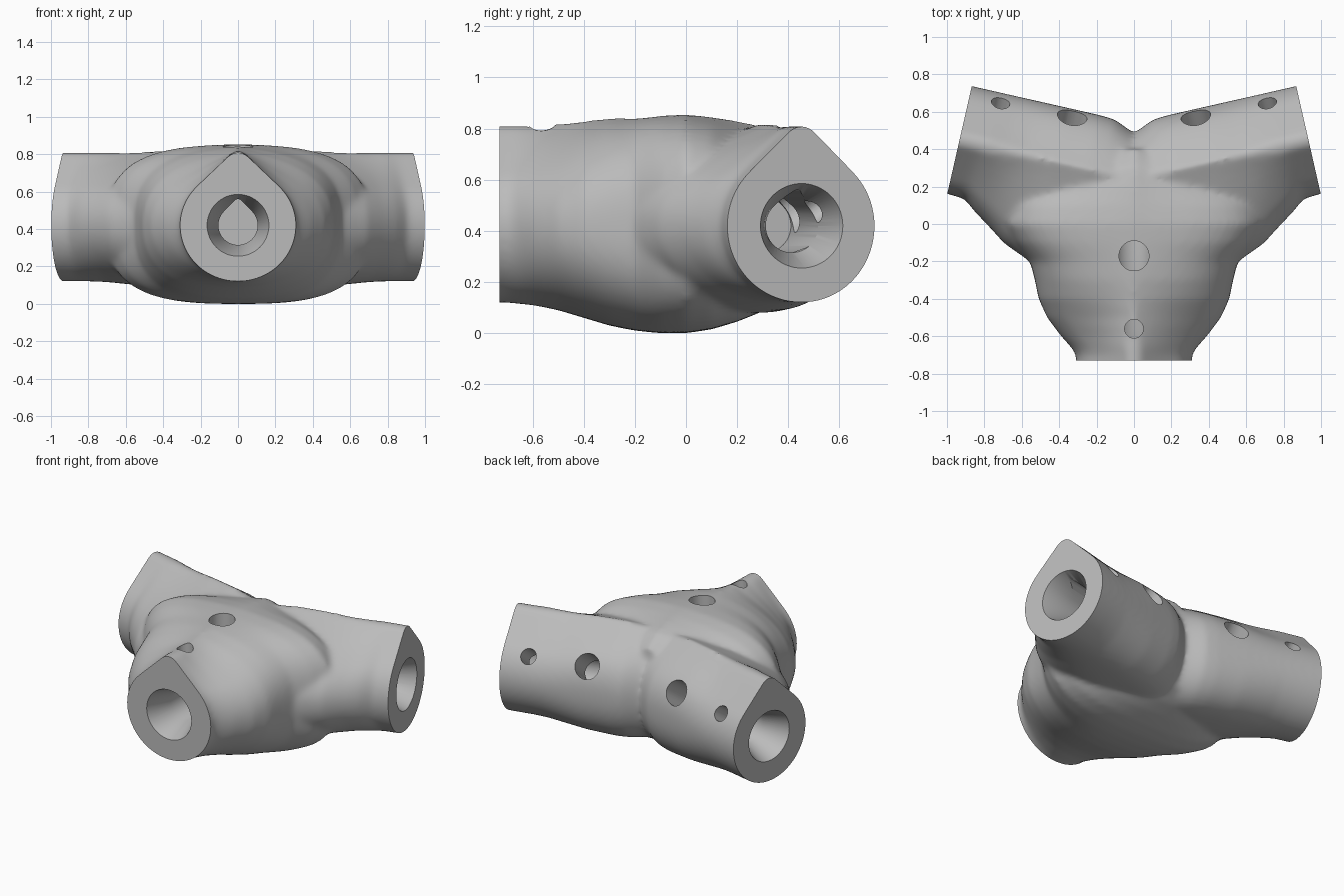
import bpy, bmesh, math
from mathutils import Matrix, Vector

if "Cube" in bpy.data.objects:
    bpy.data.objects.remove(bpy.data.objects["Cube"])

AXIS_Z = 0.42
UP = Vector((0, 0, 1))


def frame(kind):
    """Origin, outward direction and sideways direction of an arm."""
    if kind == 0:
        return Vector((0, 0, 0)), Vector((0, -1, 0)), Vector((1, 0, 0))
    return (Vector((0, 0.24, 0)), Vector((kind * 0.975, 0.222, 0)),
            Vector((kind * 0.222, -0.975, 0)))


def ring(width_a, width_b, top, bottom, point, boxy=2, count=64):
    """Section whose upper half becomes a teardrop as point goes to 1."""
    peak = min(1.34, 1 + 0.414 * point)
    pts = []
    for i in range(count):
        a = 2 * math.pi * i / count
        c, s = math.cos(a), math.sin(a)
        r = (abs(c) ** boxy + abs(s) ** boxy) ** (-1 / boxy)
        from_top = abs(a - math.pi / 2)
        if from_top < math.pi / 4:
            r += point * (1 / math.cos(math.pi / 4 - from_top) - 1)
        u, v = r * c, min(r * s, peak)
        u *= width_a if u > 0 else width_b
        v *= (top - AXIS_Z) / peak if v > 0 else AXIS_Z - bottom
        pts.append((u, v + AXIS_Z))
    return pts


def loft(bm, kind, stations):
    origin, out, side = frame(kind)
    rows = [[bm.verts.new(origin + out * t + side * u + UP * v)
             for u, v in ring(*rest)] for t, *rest in stations]
    n = len(rows[0])
    for r0, r1 in zip(rows, rows[1:]):
        for i in range(n):
            bm.faces.new((r0[i], r0[(i + 1) % n], r1[(i + 1) % n], r1[i]))
    bm.faces.new(rows[0])
    bm.faces.new(rows[-1])
    bmesh.ops.recalc_face_normals(bm, faces=bm.faces)


def to_object(bm, name):
    mesh = bpy.data.meshes.new(name)
    bm.to_mesh(mesh)
    bm.free()
    ob = bpy.data.objects.new(name, mesh)
    bpy.context.scene.collection.objects.link(ob)
    return ob


def bake(ob):
    """Replace the mesh by its modified result."""
    dg = bpy.context.evaluated_depsgraph_get()
    mesh = bpy.data.meshes.new_from_object(ob.evaluated_get(dg))
    ob.modifiers.clear()
    ob.data = mesh


# Stations: distance, half widths, top, bottom, pointedness, boxiness
front_arm = [(t, w, w, top, low, k, n) for t, w, top, low, k, n in (
    (0.83, 0.31, 0.815, 0.12, 1, 2), (0.70, 0.31, 0.815, 0.12, 1, 2),
    (0.66, 0.335, 0.815, 0.115, 1, 2), (0.6, 0.39, 0.815, 0.11, 0.9, 2),
    (0.5, 0.465, 0.82, 0.09, 0.6, 2.1), (0.4, 0.51, 0.83, 0.06, 0.3, 2.3),
    (0.3, 0.53, 0.84, 0.03, 0.15, 2.5), (0.2, 0.555, 0.845, 0.01, 0.1, 2.7),
    (0.1, 0.64, 0.85, 0, 0.05, 2.9), (0, 0.7, 0.855, 0, 0.05, 3),
    (-0.1, 0.68, 0.845, 0.015, 0.1, 3), (-0.2, 0.6, 0.83, 0.045, 0.2, 2.7),
    (-0.3, 0.45, 0.81, 0.085, 0.3, 2.4), (-0.4, 0.2, 0.74, 0.15, 0.3, 2))]
side_arm = [(t, wa, wb, top, low, k, n) for t, wa, wb, top, low, k, n in (
    (1.05, 0.293, 0.293, 0.815, 0.12, 1, 2),
    (0.86, 0.305, 0.293, 0.815, 0.12, 1, 2),
    (0.79, 0.36, 0.293, 0.815, 0.12, 1, 2),
    (0.70, 0.42, 0.293, 0.815, 0.115, 0.9, 2),
    (0.60, 0.49, 0.293, 0.815, 0.105, 0.8, 2.1),
    (0.44, 0.555, 0.293, 0.82, 0.09, 0.7, 2.3),
    (0.25, 0.55, 0.293, 0.82, 0.08, 0.6, 2.3),
    (0.17, 0.52, 0.288, 0.815, 0.08, 0.6, 2.2),
    (0.08, 0.5, 0.25, 0.805, 0.09, 0.5, 2.1),
    (0, 0.45, 0.22, 0.795, 0.1, 0.5, 2.1))]

# Blended three-way body
bm = bmesh.new()
loft(bm, 0, front_arm)
for s in (-1, 1):
    loft(bm, s, side_arm)
body = to_object(bm, "joint_body")
remesh = body.modifiers.new("blend", "REMESH")
remesh.mode = "VOXEL"
remesh.voxel_size = 0.016
smooth = body.modifiers.new("soften", "SMOOTH")
smooth.factor = 0.5
smooth.iterations = 14
bake(body)

# Flat arm ends
ENDS = {0: 0.73, -1: 0.956, 1: 0.956}
bm = bmesh.new()
bm.from_mesh(body.data)
for kind, end in ENDS.items():
    origin, out, side = frame(kind)
    bmesh.ops.bisect_plane(bm, geom=bm.verts[:] + bm.edges[:] + bm.faces[:],
                           plane_co=origin + out * end, plane_no=out,
                           clear_outer=True)
    rim = [e for e in bm.edges if e.is_boundary]
    bmesh.ops.holes_fill(bm, edges=rim, sides=0)
bm.to_mesh(body.data)
bm.free()

# Teardrop sockets, countersinks and screw holes
cutters = []
for kind, end in ENDS.items():
    origin, out, side = frame(kind)
    for profile in (((0.02, 0.105, 0.142, 1), (0.65, 0.105, 0.142, 1)),
                    ((-0.05, 0.183, 0.183, 0), (0.17, 0.105, 0.105, 0))):
        bm = bmesh.new()
        loft(bm, kind, [(end - d, r, r, AXIS_Z + h, AXIS_Z - r, k)
                        for d, r, h, k in profile])
        cutters.append(to_object(bm, "socket_cutter"))
    tilt = math.radians(35)
    aim = UP if kind == 0 else -side * math.cos(tilt) + UP * math.sin(tilt)
    for depth, radius in ((0.17, 0.05), (0.56, 0.08)):
        bm = bmesh.new()
        centre = origin + out * (end - depth) + UP * AXIS_Z + aim * 0.3
        turn = aim.to_track_quat("Z", "Y").to_matrix().to_4x4()
        bmesh.ops.create_cone(bm, cap_ends=True, segments=40, radius1=radius,
                              radius2=radius, depth=0.6,
                              matrix=Matrix.Translation(centre) @ turn)
        cutters.append(to_object(bm, "hole_cutter"))
for cutter in cutters:
    cutter.hide_render = True
    cut = body.modifiers.new("cut", "BOOLEAN")
    cut.operation = "DIFFERENCE"
    cut.solver = "EXACT"
    cut.object = cutter
bake(body)
for cutter in cutters:
    bpy.data.objects.remove(cutter)

# Plain grey finish
grey = bpy.data.materials.new("matte_grey")
grey.use_nodes = True
colour = (0.5, 0.5, 0.5, 1)
grey.diffuse_color = colour
grey.node_tree.nodes["Principled BSDF"].inputs["Base Color"].default_value = colour
body.data.materials.clear()
body.data.materials.append(grey)
for p in body.data.polygons:
    p.material_index = 0

bpy.ops.object.select_all(action="DESELECT")
bpy.context.view_layer.objects.active = body
body.select_set(True)
bpy.ops.object.shade_smooth_by_angle(angle=math.radians(35))
